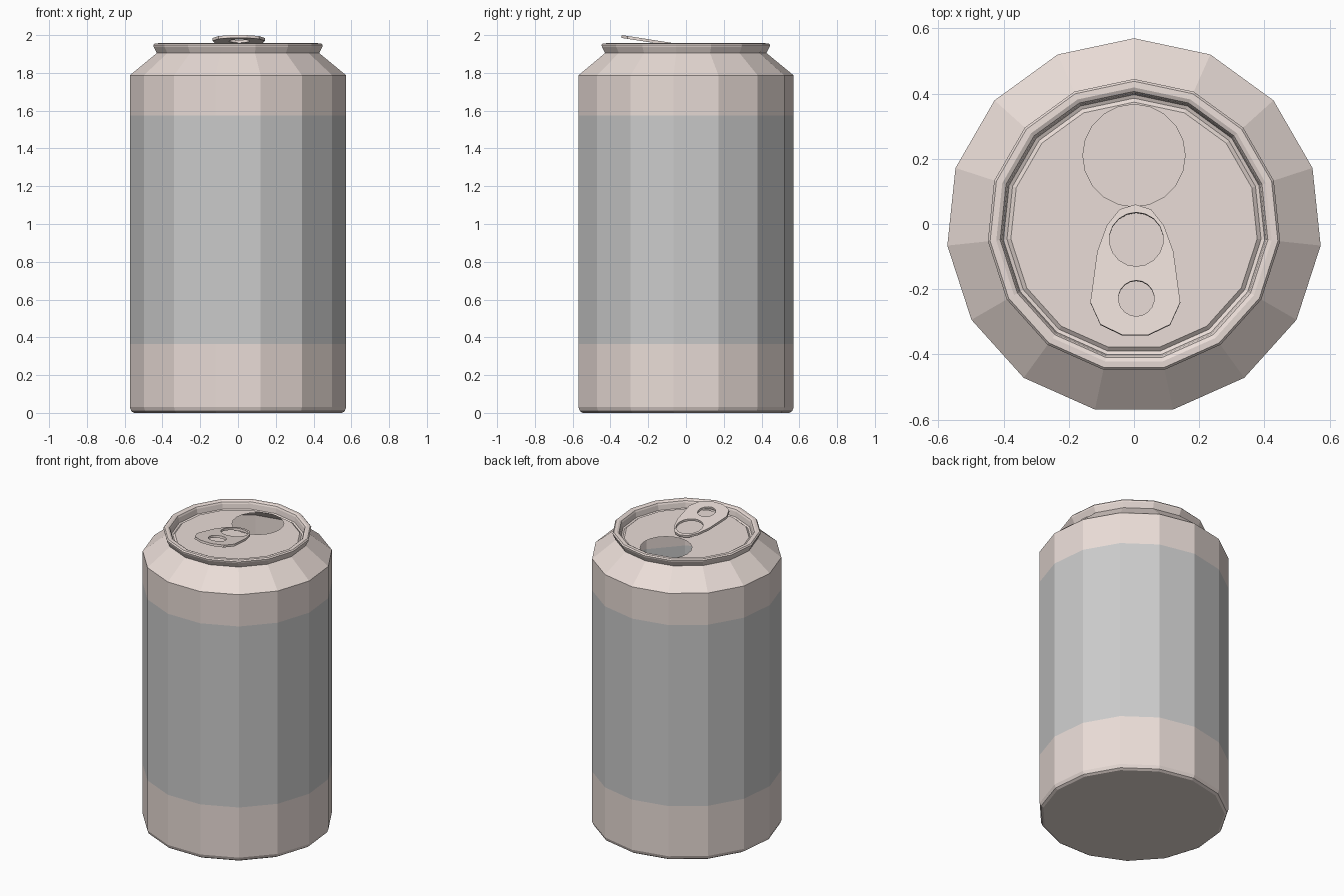
import bpy, bmesh, math
from mathutils import Vector

if "Cube" in bpy.data.objects:
    bpy.data.objects.remove(bpy.data.objects["Cube"])

SIDES, R, SHIFT = 15, 0.576, -0.006

metal = bpy.data.materials.new("warm_metal")
metal.diffuse_color = (0.82, 0.72, 0.68, 1)
metal.use_nodes = True
metal.node_tree.nodes["Principled BSDF"].inputs["Base Color"].default_value = metal.diffuse_color


def finish(bm, name, mat=None):
    bmesh.ops.recalc_face_normals(bm, faces=bm.faces)
    me = bpy.data.meshes.new(name)
    bm.to_mesh(me)
    bm.free()
    ob = bpy.data.objects.new(name, me)
    bpy.context.collection.objects.link(ob)
    if mat:
        me.materials.append(mat)
    return ob


def ring(bm, r, z, n=SIDES, cx=0, cy=SHIFT):
    return [bm.verts.new((cx + r * math.sin(math.tau * i / n),
                          cy + r * math.cos(math.tau * i / n), z)) for i in range(n)]


def loop_edges(bm, vs):
    return [bm.edges.get((a, b)) or bm.edges.new((a, b))
            for a, b in zip(vs, vs[1:] + vs[:1])]


def lathe(bm, profile):
    rings = [ring(bm, r, z) for r, z in profile]
    for a, b in zip(rings, rings[1:]):
        for i in range(SIDES):
            j = (i + 1) % SIDES
            bm.faces.new((a[i], a[j], b[j], b[i]))
    return rings


# Bottom band with flat base
bm = bmesh.new()
rings = lathe(bm, [(0.553, 0), (0.568, 0.009), (R, 0.03), (R, 0.365)])
bm.faces.new(rings[0])
finish(bm, "lower_body", metal)

# Grey label band
bm = bmesh.new()
lathe(bm, [(R, 0.365), (R, 1.575)])
finish(bm, "label_band")

# Shoulder, rolled rim and lid with the drinking hole
bm = bmesh.new()
rings = lathe(bm, [(R, 1.575), (R, 1.787), (0.432, 1.905), (0.449, 1.938),
                   (0.451, 1.948), (0.444, 1.956), (0.425, 1.957), (0.413, 1.951),
                   (0.408, 1.94), (0.403, 1.907), (0.392, 1.902), (0.380, 1.912)])
hole = ring(bm, 0.157, 1.912, 20, 0, 0.21)
bmesh.ops.triangle_fill(bm, use_beauty=True,
                        edges=loop_edges(bm, rings[-1]) + loop_edges(bm, hole))
finish(bm, "shoulder_and_lid", metal)

# Pull tab: tilted plate with two finger holes
bm = bmesh.new()
half = [(0.04, -0.34), (0.107, -0.308), (0.138, -0.24), (0.117, -0.085),
        (0.088, -0.005), (0.048, 0.045)]
outline = half + [(0, 0.06)] + [(-x, y) for x, y in reversed(half)]
edges = loop_edges(bm, [bm.verts.new((x, y, 0)) for x, y in outline])
for r, cy in ((0.083, -0.047), (0.055, -0.228)):
    edges += loop_edges(bm, ring(bm, r, 0, 18, 0.003, cy))
bmesh.ops.triangle_fill(bm, use_beauty=True, edges=edges)
slope = 0.155
for v in bm.verts:
    v.co.x += 0.004
    v.co.z = 2.0 - slope * (v.co.y + 0.34)
top = bmesh.ops.extrude_face_region(bm, geom=bm.faces[:], use_keep_orig=True)
down = Vector((0, -slope, -1)).normalized() * 0.015
bmesh.ops.translate(bm, vec=down,
                    verts=[g for g in top["geom"] if isinstance(g, bmesh.types.BMVert)])
finish(bm, "pull_tab", metal)
